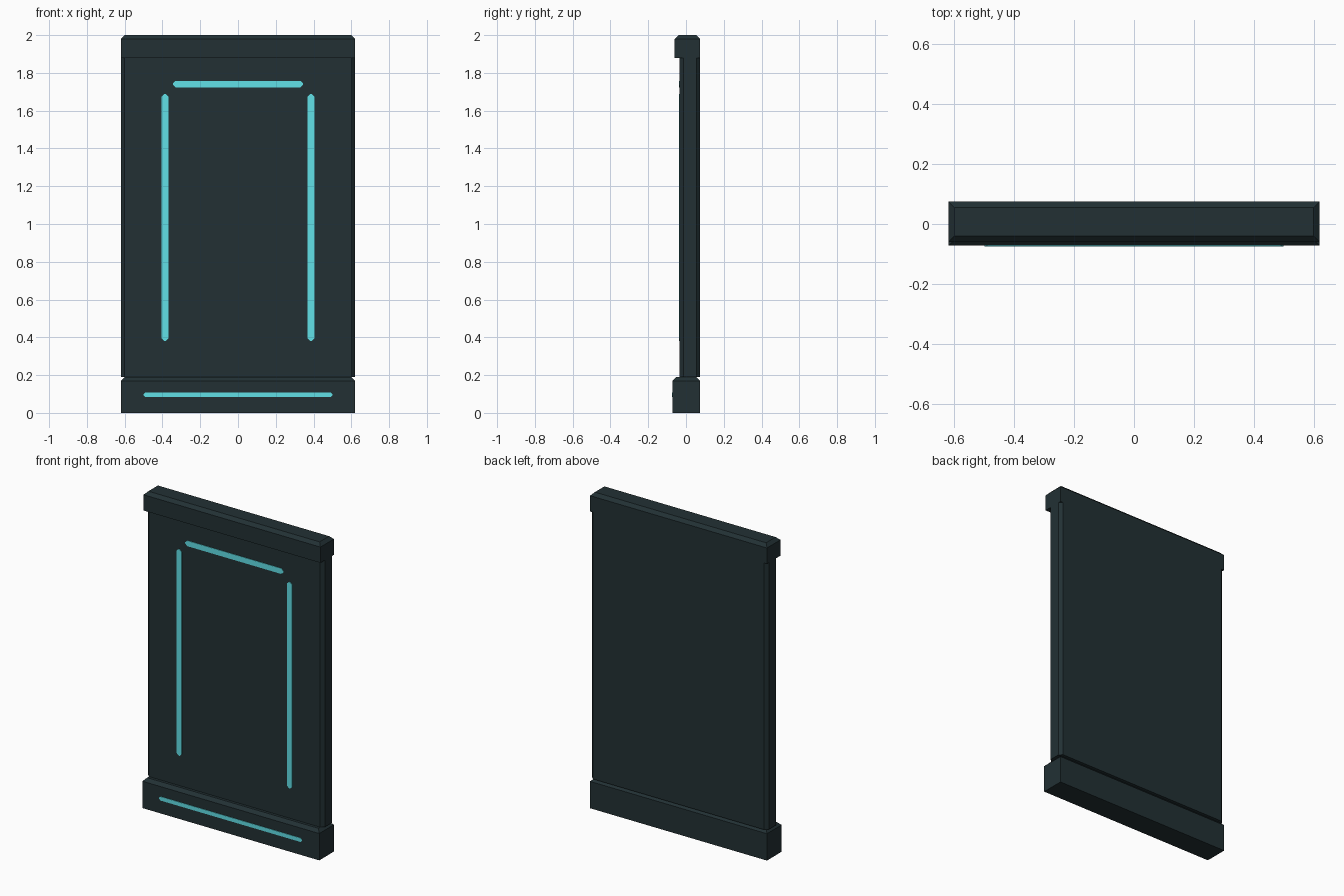
import bpy, bmesh

if "Cube" in bpy.data.objects:
    bpy.data.objects.remove(bpy.data.objects["Cube"])


def material(name, rgb):
    m = bpy.data.materials.new(name)
    m.diffuse_color = (*rgb, 1)
    m.use_nodes = True
    m.node_tree.nodes["Principled BSDF"].inputs["Base Color"].default_value = m.diffuse_color
    return m


dark = material("dark_panel", (0.016, 0.030, 0.034))
glow = material("cyan_light", (0.12, 0.75, 0.80))


def chamfer_box(name, lo, hi, mat, cut, pick):
    """Box between two corners; edges chosen by pick(a, b) get a flat chamfer."""
    bm = bmesh.new()
    bmesh.ops.create_cube(bm, size=1)
    for v in bm.verts:
        for i in range(3):
            v.co[i] = hi[i] if v.co[i] > 0 else lo[i]
    edges = [e for e in bm.edges if pick(e.verts[0].co, e.verts[1].co)]
    bmesh.ops.bevel(bm, geom=edges, offset=cut, segments=1,
                    affect='EDGES', clamp_overlap=True)
    bmesh.ops.recalc_face_normals(bm, faces=bm.faces)
    me = bpy.data.meshes.new(name)
    bm.to_mesh(me)
    bm.free()
    me.materials.append(mat)
    ob = bpy.data.objects.new(name, me)
    bpy.context.collection.objects.link(ob)
    return ob


def top_edges(z):
    return lambda a, b: min(a.z, b.z) > z - 1e-4


def upright(a, b):
    return abs(a.z - b.z) > 1e-4


def along_y(a, b):
    return abs(a.y - b.y) > 1e-4


BACK, W = 0.075, 0.62

# Wall slab, base plinth and cap rail share a flush back
chamfer_box("wall_panel", (-W, -0.034, 0.19), (W, BACK, 1.88), dark, 0.02, upright)
chamfer_box("base_plinth", (-W, -0.072, 0), (W, BACK, 0.19), dark, 0.02, top_edges(0.19))
chamfer_box("top_rail", (-W, -0.06, 1.88), (W, BACK, 2.0), dark, 0.02, top_edges(2.0))


# Light strips with clipped ends, sitting just proud of the faces
def strip(name, x0, x1, z0, z1, face, cut=0.014):
    chamfer_box(name, (x0, face - 0.003, z0), (x1, face + 0.006, z1), glow, cut, along_y)


strip("light_strip_left", -0.405, -0.369, 0.38, 1.688, -0.034)
strip("light_strip_right", 0.369, 0.405, 0.38, 1.688, -0.034)
strip("light_strip_top", -0.344, 0.344, 1.723, 1.758, -0.034)
strip("light_strip_base", -0.50, 0.50, 0.083, 0.108, -0.072, 0.009)
